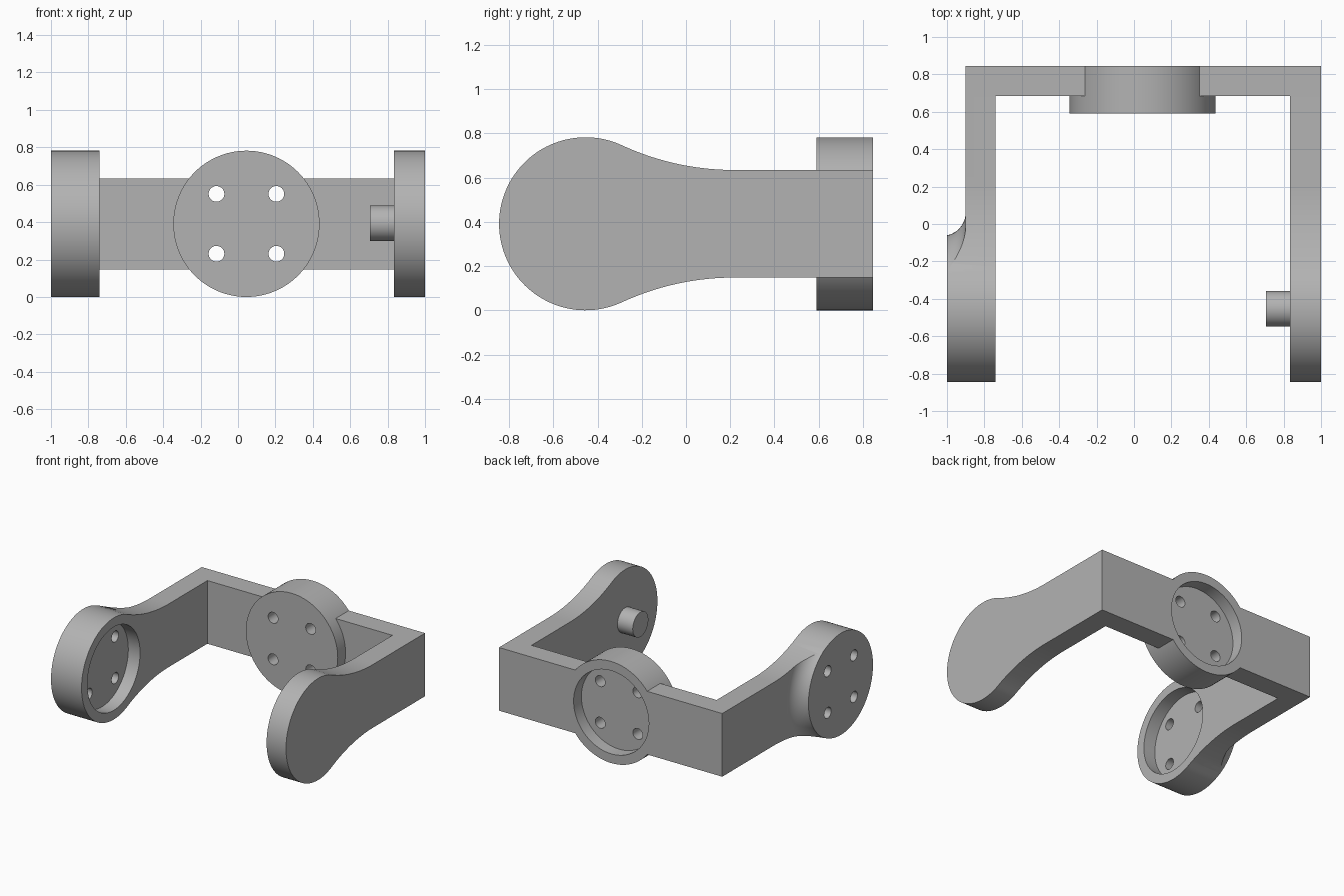
import bpy, bmesh, math
from mathutils import Matrix, Vector

cube = bpy.data.objects.get("Cube")
if cube:
    bpy.data.objects.remove(cube, do_unlink=True)

grey = bpy.data.materials.new("plain grey")
grey.use_nodes = True
grey.diffuse_color = (0.45, 0.45, 0.45, 1)
grey.node_tree.nodes["Principled BSDF"].inputs["Base Color"].default_value = (0.45, 0.45, 0.45, 1)

R = 0.391                   # radius of pads and hub, also their centre height
HALF = 0.243                # half height of the straight bars
BACK, BAR_Y = 0.845, 0.685  # back and front of the cross bar
PAD_Y = BACK * -1 + R       # pivot position along the arms
HUB_X = 0.045
WALL, RECESS, HOLE, PITCH = 0.16, 0.32, 0.042, 0.16


def finish(name, bm):
    bmesh.ops.recalc_face_normals(bm, faces=bm.faces)
    mesh = bpy.data.meshes.new(name)
    bm.to_mesh(mesh)
    bm.free()
    mesh.materials.append(grey)
    obj = bpy.data.objects.new(name, mesh)
    bpy.context.collection.objects.link(obj)
    return obj


def cylinder(name, axis, start, end, centre, radius, segments=96):
    """Cylinder along X or Y; centre gives the other two coordinates."""
    mid = (start + end) / 2
    if axis == 'X':
        place = Matrix.Translation((mid, *centre)) @ Matrix.Rotation(math.pi / 2, 4, 'Y')
    else:
        place = Matrix.Translation((centre[0], mid, centre[1])) @ Matrix.Rotation(math.pi / 2, 4, 'X')
    bm = bmesh.new()
    bmesh.ops.create_cone(bm, cap_ends=True, segments=segments, radius1=radius,
                          radius2=radius, depth=abs(end - start), matrix=place)
    return finish(name, bm)


def arm(name, x0, x1):
    """Round-ended arm whose neck blends into a straight bar."""
    neck_y = 0.22
    dy = neck_y - PAD_Y
    big = (dy * dy + HALF * HALF - R * R) / (2 * (R - HALF))
    meet = math.atan2(HALF + big, dy)
    upper = [(BACK, HALF)]
    for i in range(25):
        a = -math.pi / 2 + (meet - math.pi / 2) * i / 24
        upper.append((neck_y + big * math.cos(a), HALF + big + big * math.sin(a)))
    for i in range(1, 41):
        a = meet + (math.pi - meet) * i / 40
        upper.append((PAD_Y + R * math.cos(a), R * math.sin(a)))
    outline = upper + [(y, -z) for y, z in reversed(upper[:-1])]
    bm = bmesh.new()
    face = bm.faces.new([bm.verts.new((x0, y, R + z)) for y, z in outline])
    side = bmesh.ops.extrude_face_region(bm, geom=[face])["geom"]
    bmesh.ops.translate(bm, vec=(x1 - x0, 0, 0),
                        verts=[v for v in side if isinstance(v, bmesh.types.BMVert)])
    return finish(name, bm)


def fillet_envelope():
    """Turned solid that leaves a raised round pad with a hollow fillet."""
    f = 0.125
    profile = [(-1.1, 0), (-1.1, R + 0.002)]
    for i in range(13):
        a = math.radians(-78 + 78 * i / 12)
        profile.append((-0.9 - f + f * math.cos(a), R + f + f * math.sin(a)))
    profile += [(-0.9, 2), (-0.7, 2), (-0.7, 0)]
    bm = bmesh.new()
    verts = [bm.verts.new((x, PAD_Y, R + r)) for x, r in profile]
    edges = [bm.edges.new(pair) for pair in zip(verts, verts[1:])]
    bmesh.ops.spin(bm, geom=verts + edges, cent=Vector((0, PAD_Y, R)), axis=(1, 0, 0),
                   angle=2 * math.pi, steps=96, use_merge=True)
    bmesh.ops.remove_doubles(bm, verts=bm.verts, dist=0.00001)
    return finish("fillet_envelope", bm)


def apply_cuts(obj, cuts):
    for operation, tool in cuts:
        mod = obj.modifiers.new("cut", 'BOOLEAN')
        mod.operation, mod.solver, mod.object = operation, 'EXACT', tool
    graph = bpy.context.evaluated_depsgraph_get()
    mesh = bpy.data.meshes.new_from_object(obj.evaluated_get(graph))
    obj.modifiers.clear()
    obj.data = mesh
    for _, tool in cuts:
        bpy.data.objects.remove(tool, do_unlink=True)


def socket_cuts(axis, floor, mouth, through, centre):
    """Round recess plus four screw holes."""
    tools = [cylinder("recess_cutter", axis, floor, mouth, centre, RECESS)]
    for i in (-1, 1):
        for j in (-1, 1):
            spot = (centre[0] + i * PITCH, centre[1] + j * PITCH)
            tools.append(cylinder("hole_cutter", axis, through, mouth, spot, HOLE, 32))
    return [('DIFFERENCE', t) for t in tools]


# Arm with the raised, hollowed mounting pad
socket_arm = arm("right_socket_arm", -1, -0.74)
apply_cuts(socket_arm, [('INTERSECT', fillet_envelope())]
           + socket_cuts('X', -1 + WALL, -0.6, -1.2, (PAD_Y, R)))

# Plain arm with its pivot pin
pin_arm = arm("left_pin_arm", 0.835, 1)
pin = cylinder("pivot_pin", 'X', 0.705, 0.86, (PAD_Y, R + 0.003), 0.095, 48)

# Central hub, hollow at the back
hub = cylinder("hub", 'Y', 0.59, BACK, (HUB_X, R), R)
apply_cuts(hub, socket_cuts('Y', 0.59 + WALL, 1, 0.4, (HUB_X, R)))

# Cross bar, cut to fit around the hub
bm = bmesh.new()
bmesh.ops.create_cube(bm, size=1)
bmesh.ops.scale(bm, vec=(0.835 + 0.74, BACK - BAR_Y, 2 * HALF), verts=bm.verts)
bmesh.ops.translate(bm, vec=((0.835 - 0.74) / 2, (BACK + BAR_Y) / 2, R), verts=bm.verts)
bar = finish("cross_bar", bm)
apply_cuts(bar, [('DIFFERENCE', cylinder("hub_cutter", 'Y', 0.4, 1, (HUB_X, R), R))])

# Smooth round walls, crisp edges
bpy.ops.object.select_all(action='DESELECT')
for part in (socket_arm, pin_arm, pin, hub, bar):
    part.select_set(True)
bpy.context.view_layer.objects.active = hub
bpy.ops.object.shade_smooth_by_angle(angle=math.radians(30))
